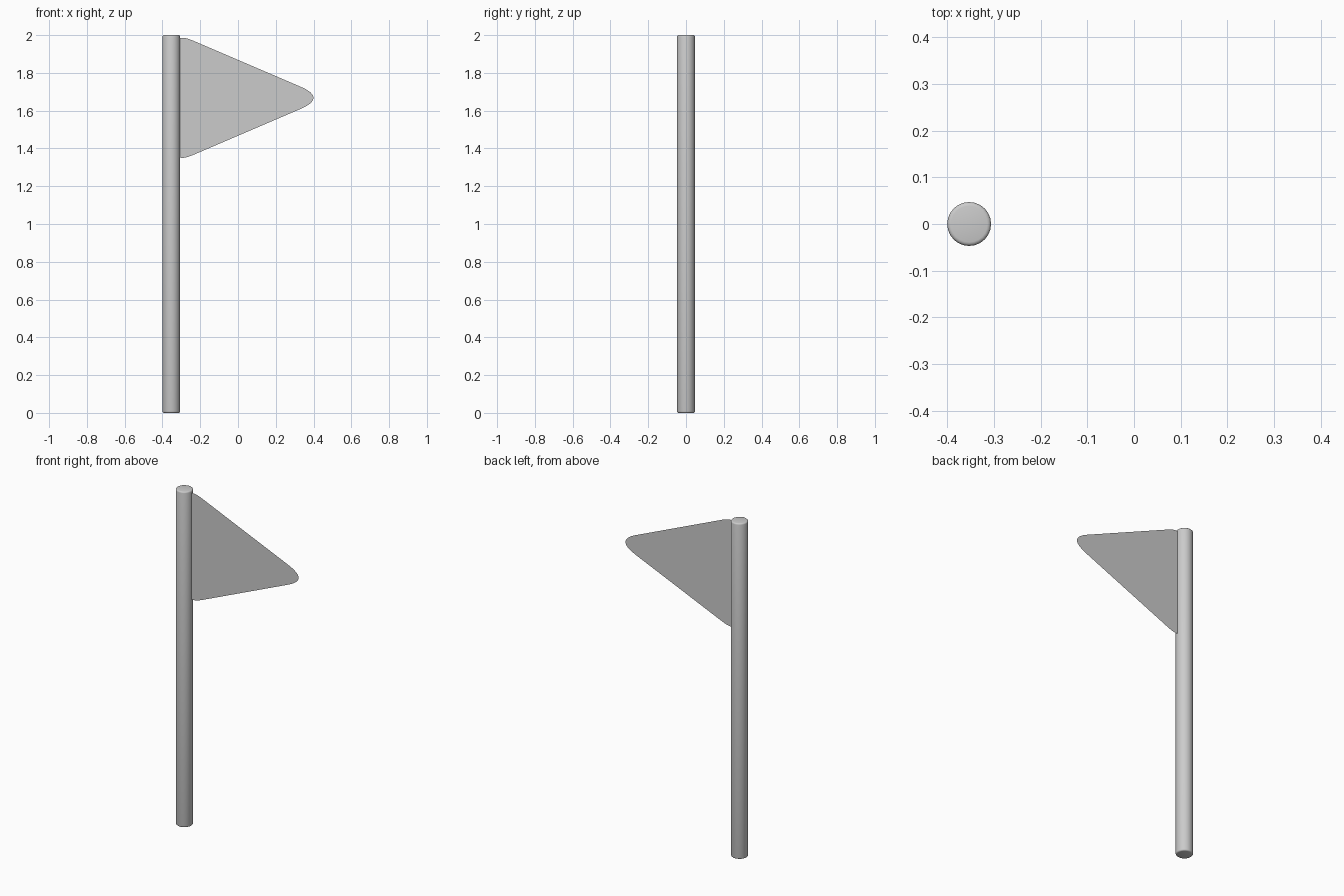
import bpy, bmesh, math
from mathutils import Vector

cube = bpy.data.objects.get("Cube")
if cube:
    bpy.data.objects.remove(cube, do_unlink=True)

POLE_X, POLE_R, HEIGHT = -0.353, 0.047, 2.0

# Single plain grey
grey = bpy.data.materials.new("light_grey")
grey.use_nodes = True
colour = (0.6, 0.6, 0.6, 1)
grey.diffuse_color = colour
grey.node_tree.nodes["Principled BSDF"].inputs["Base Color"].default_value = colour


def make_object(name, bm):
    mesh = bpy.data.meshes.new(name)
    bm.to_mesh(mesh)
    bm.free()
    mesh.materials.append(grey)
    obj = bpy.data.objects.new(name, mesh)
    bpy.context.collection.objects.link(obj)
    return obj


def rounded_corner(prev, corner, nxt, reach, steps=8):
    """Curve that replaces a sharp corner, starting reach away on each side."""
    a = corner + (prev - corner).normalized() * reach
    b = corner + (nxt - corner).normalized() * reach
    return [a * (1 - t) ** 2 + corner * 2 * t * (1 - t) + b * t ** 2
            for t in (i / steps for i in range(steps + 1))]


# Pole: cylinder with softened rims
bm = bmesh.new()
bmesh.ops.create_cone(bm, cap_ends=True, segments=24, radius1=POLE_R,
                      radius2=POLE_R, depth=HEIGHT)
rims = [e for e in bm.edges if abs(e.verts[0].co.z - e.verts[1].co.z) < 0.01]
bmesh.ops.bevel(bm, geom=rims, offset=0.008, segments=3, profile=0.5,
                affect='EDGES')
pole = make_object("pole", bm)
pole.location = (POLE_X, 0, HEIGHT / 2)
bpy.context.view_layer.objects.active = pole
pole.select_set(True)
bpy.ops.object.shade_smooth_by_angle(angle=math.radians(40))

# Pennant: thin flat triangle with rounded corners, inner edge inside the pole
corners = [Vector((POLE_X, 0, 2.02)), Vector((POLE_X, 0, 1.316)),
           Vector((0.469, 0, 1.668))]
reaches = [0.12, 0.12, 0.15]
bm = bmesh.new()
outline = []
for i, reach in enumerate(reaches):
    outline += rounded_corner(corners[i - 1], corners[i],
                              corners[(i + 1) % 3], reach)
bm.faces.new([bm.verts.new(p) for p in outline])
make_object("pennant", bm)
